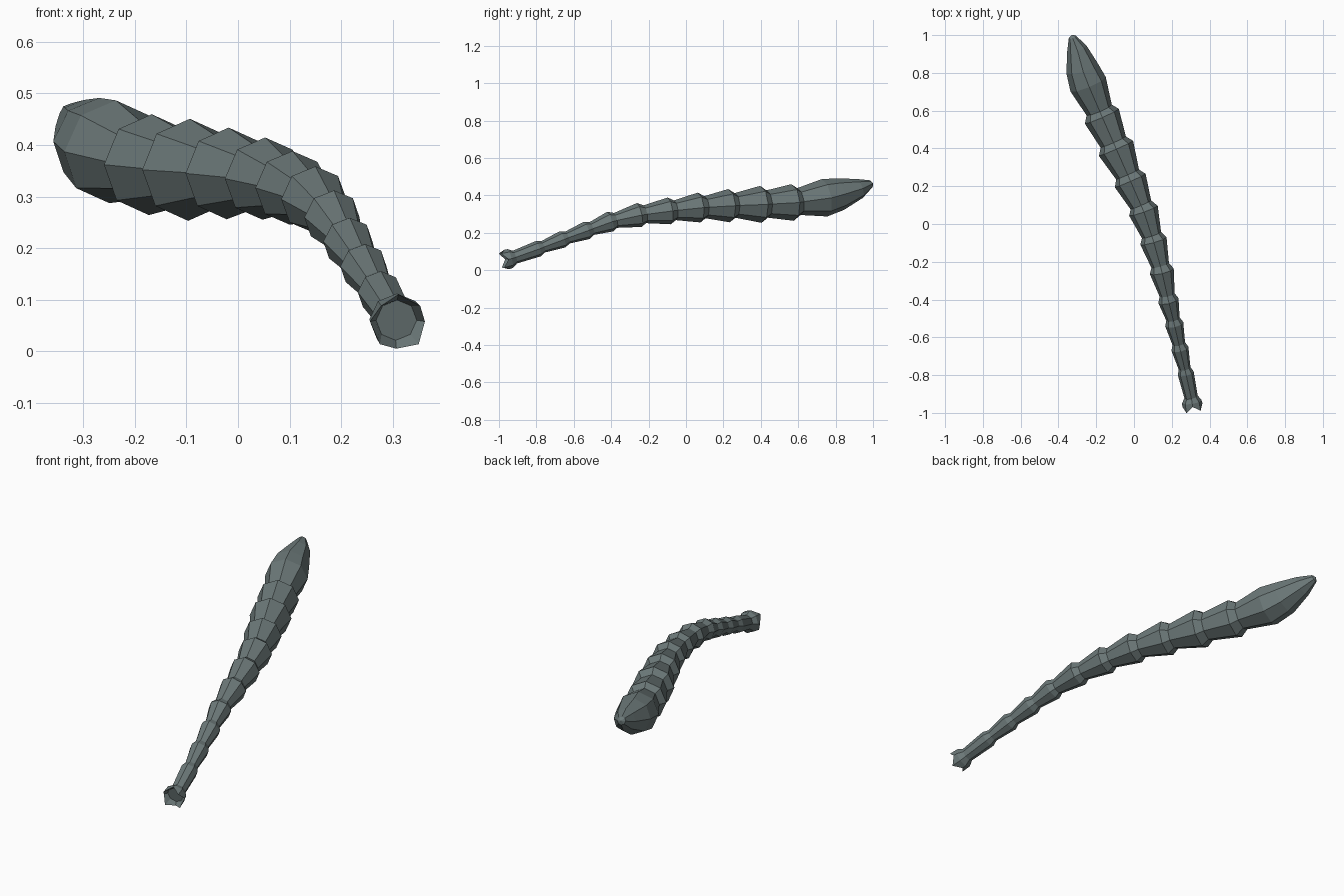
import bpy, bmesh, math
from mathutils import Vector

if "Cube" in bpy.data.objects:
    bpy.data.objects.remove(bpy.data.objects["Cube"])

SIDES = 8

# Single slate colour
slate = bpy.data.materials.new("slate_grey")
slate.use_nodes = True
colour = (0.15, 0.19, 0.19, 1)
slate.diffuse_color = colour
slate.node_tree.nodes["Principled BSDF"].inputs["Base Color"].default_value = colour

# Widest ring of each segment, root to head: x, y, z, radius
segments = [
    (.274, -.79, .115, .043), (.243, -.66, .165, .046), (.213, -.53, .213, .049),
    (.182, -.405, .26, .055), (.147, -.25, .295, .065), (.103, -.09, .317, .072),
    (.05, .07, .335, .08), (-.02, .23, .345, .089), (-.095, .40, .352, .099),
    (-.17, .57, .362, .098)]

# Head rings: shoulder, belly, taper, tip
head = [(-.243, .74, .387, .101), (-.275, .825, .407, .087),
        (-.303, .93, .437, .053), (-.327, .99, .462, .02)]

# Root collar: rim, back edge and pinch
rings = [(.312, -.975, .054, .054), (.306, -.94, .062, .052), (.302, -.915, .07, .036)]

# Each segment flares slowly, then closes quickly to a pinch
stations = segments + head[:1]
for seg, nxt in zip(stations, stations[1:]):
    rings.append(seg)
    here = Vector(seg[:3])
    step = (Vector(nxt[:3]) - here).normalized() * (.022 + seg[3] * .15)
    rings.append((*(here + step), seg[3] * .74))
rings += head


def add_ring(bm, centre, direction, radius):
    """Ring square to the path with one corner pointing up."""
    side = direction.cross(Vector((0, 0, 1))).normalized()
    up = side.cross(direction)
    angles = [2 * math.pi * i / SIDES for i in range(SIDES)]
    return [bm.verts.new(centre + radius * (side * math.cos(a) + up * math.sin(a)))
            for a in angles]


def bridge(bm, a, b):
    for i in range(SIDES):
        j = (i + 1) % SIDES
        bm.faces.new((a[i], a[j], b[j], b[i]))


# Jointed body, collar and head as one faceted skin
bm = bmesh.new()
points = [Vector(r[:3]) for r in rings]
loops = []
for i, r in enumerate(rings):
    direction = (points[min(i + 1, len(points) - 1)] - points[max(i - 1, 0)]).normalized()
    loops.append(add_ring(bm, points[i], direction, r[3]))
for a, b in zip(loops, loops[1:]):
    bridge(bm, a, b)

# Pointed head tip
tip = bm.verts.new((-.33, 1.0, .466))
for i in range(SIDES):
    bm.faces.new((loops[-1][i], loops[-1][(i + 1) % SIDES], tip))

# Scalloped rim and sunken socket at the root
axis = (points[1] - points[0]).normalized()
for i, v in enumerate(loops[0]):
    v.co += axis * (.018 if i % 2 == 0 else -.012)
socket = add_ring(bm, points[0] + axis * .03, axis, .04)
bridge(bm, socket, loops[0])
bm.faces.new(socket)

bmesh.ops.recalc_face_normals(bm, faces=bm.faces)
mesh = bpy.data.meshes.new("segmented_tail")
bm.to_mesh(mesh)
bm.free()
mesh.materials.append(slate)
tail = bpy.data.objects.new("segmented_tail", mesh)
bpy.context.collection.objects.link(tail)
